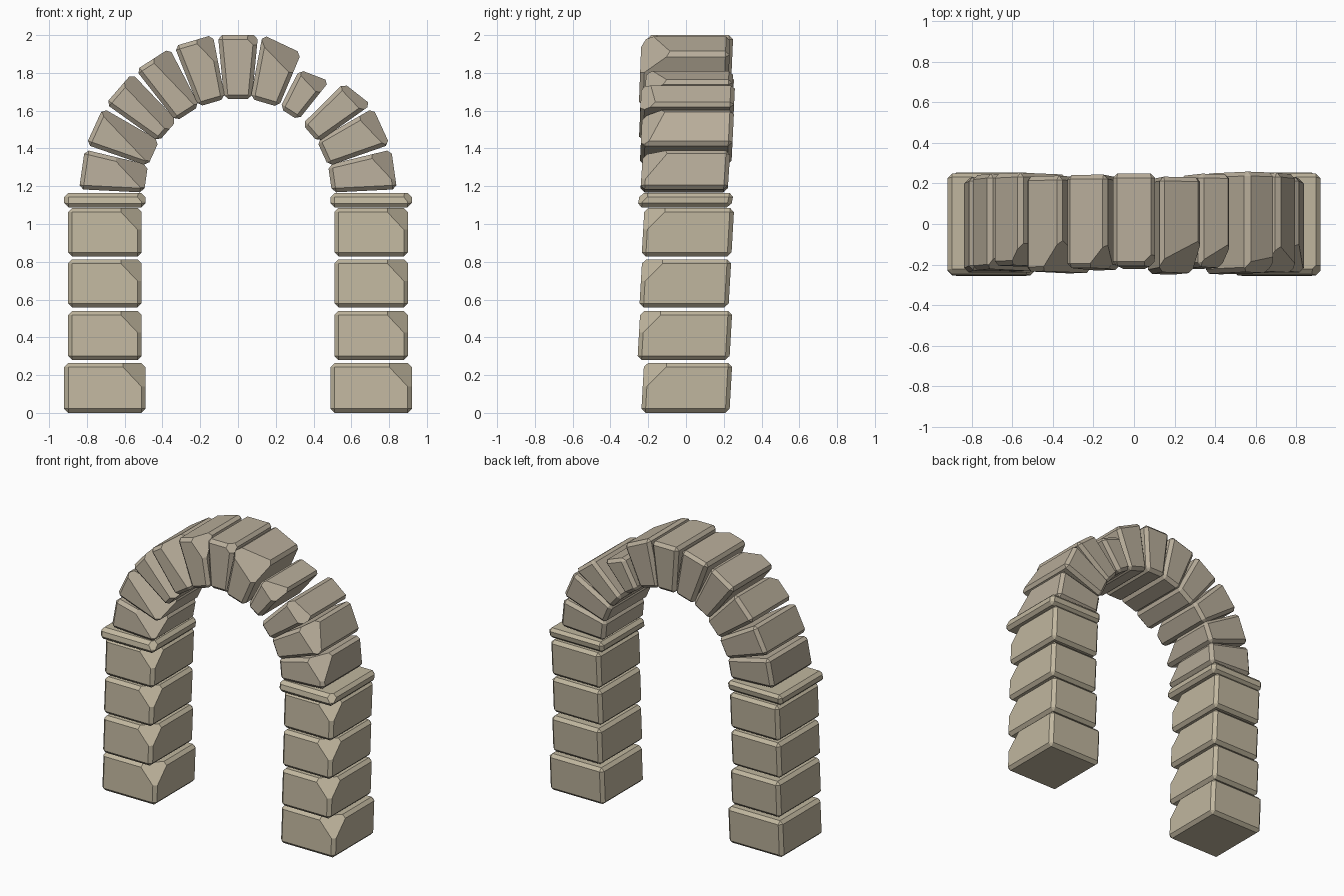
import bpy, bmesh
from math import radians, sin, cos
from mathutils import Vector

if "Cube" in bpy.data.objects:
    bpy.data.objects.remove(bpy.data.objects["Cube"])


def material(name, rgb):
    m = bpy.data.materials.new(name)
    m.diffuse_color = (*rgb, 1)
    m.use_nodes = True
    m.node_tree.nodes["Principled BSDF"].inputs["Base Color"].default_value = m.diffuse_color
    return m


PILLAR = material("pillar_stone", (0.53, 0.47, 0.345))
ARCH = material("arch_stone", (0.48, 0.42, 0.325))


def stone(name, outline, y0, y1, chip, mat, slant=0.015, bevel=0.022):
    """Bevelled block from a 4-point (x, z) outline, with its front right top corner
    chipped off where x + z > chip on the front face."""
    bm = bmesh.new()
    zs = [p[1] for p in outline]
    lo, span = min(zs), max(zs) - min(zs)
    rings = []
    for y in (y0, y1):
        rings.append([bm.verts.new((x, y + slant * (z - lo) / span, z)) for x, z in outline])
    f, b = rings
    bm.faces.new(f)
    bm.faces.new(b[::-1])
    for i in range(4):
        j = (i + 1) % 4
        bm.faces.new((f[j], f[i], b[i], b[j]))
    bmesh.ops.recalc_face_normals(bm, faces=bm.faces[:])
    bmesh.ops.bevel(bm, geom=bm.edges[:], offset=bevel, segments=1,
                    affect='EDGES', profile=0.5)
    bmesh.ops.bisect_plane(bm, geom=bm.verts[:] + bm.edges[:] + bm.faces[:],
                           plane_co=Vector((chip, y0 + slant, 0)),
                           plane_no=Vector((1, -1, 1)).normalized(), clear_outer=True)
    bmesh.ops.holes_fill(bm, edges=[e for e in bm.edges if e.is_boundary], sides=0)
    bmesh.ops.recalc_face_normals(bm, faces=bm.faces[:])
    me = bpy.data.meshes.new(name)
    bm.to_mesh(me)
    bm.free()
    me.materials.append(mat)
    ob = bpy.data.objects.new(name, me)
    bpy.context.collection.objects.link(ob)


# Pillars: half width, z range, y range, chip size
courses = [
    ("base", 0.215, 0.005, 0.265, -0.237, 0.23, 0.14),
    ("lower_block", 0.195, 0.28, 0.54, -0.257, 0.23, 0.13),
    ("middle_block", 0.195, 0.558, 0.813, -0.247, 0.225, 0.13),
    ("upper_block", 0.195, 0.828, 1.085, -0.235, 0.24, 0.13),
    ("capital", 0.215, 1.088, 1.165, -0.258, 0.238, 0.06),
]
for side, cx in (("left", -0.705), ("right", 0.705)):
    for part, w, z0, z1, y0, y1, c in courses:
        if part == "base":
            z0 = 0.0
        box = [(cx - w, z0), (cx + w, z0), (cx + w, z1), (cx - w, z1)]
        stone(f"{side}_{part}", box, y0, y1, cx + w + z1 - c, PILLAR)

# Arch stones, left to right: outer radius left/right, width left/right, y range, chip level
FULL = (0.835, 0.835, 1.0, 1.0)
stones = [
    (FULL, -0.242, 0.22, 0.69),
    (FULL, -0.235, 0.235, 0.86),
    (FULL, -0.215, 0.24, 1.13),
    (FULL, -0.245, 0.225, 1.41),
    (FULL, -0.23, 0.23, 1.74),
    ((0.83, 0.83, 1.0, 1.0), -0.222, 0.235, 2.03),
    ((0.835, 0.80, 1.03, 1.08), -0.25, 0.22, 2.08),
    ((0.72, 0.755, 0.72, 0.85), -0.225, 0.235, 2.12),
    ((0.80, 0.835, 0.65, 1.06), -0.25, 0.245, 2.26),
    (FULL, -0.245, 0.24, 2.20),
    (FULL, -0.242, 0.22, 2.06),
]
INNER, CENTRE_Z = 0.492, 1.17
for i, ((rl, rr, wl, wr), y0, y1, chip) in enumerate(stones):
    a = radians((i - 5) * 180 / 11)

    def place(t, r):
        return (t * cos(a) + r * sin(a), CENTRE_Z + r * cos(a) - t * sin(a))

    outline = [place(-0.074 * wl, INNER), place(0.074 * wr, INNER),
               place(0.106 * wr, rr), place(-0.106 * wl, rl)]
    name = "keystone" if i == 5 else f"arch_stone_{i + 1}"
    stone(name, outline, y0, y1, chip, ARCH)
